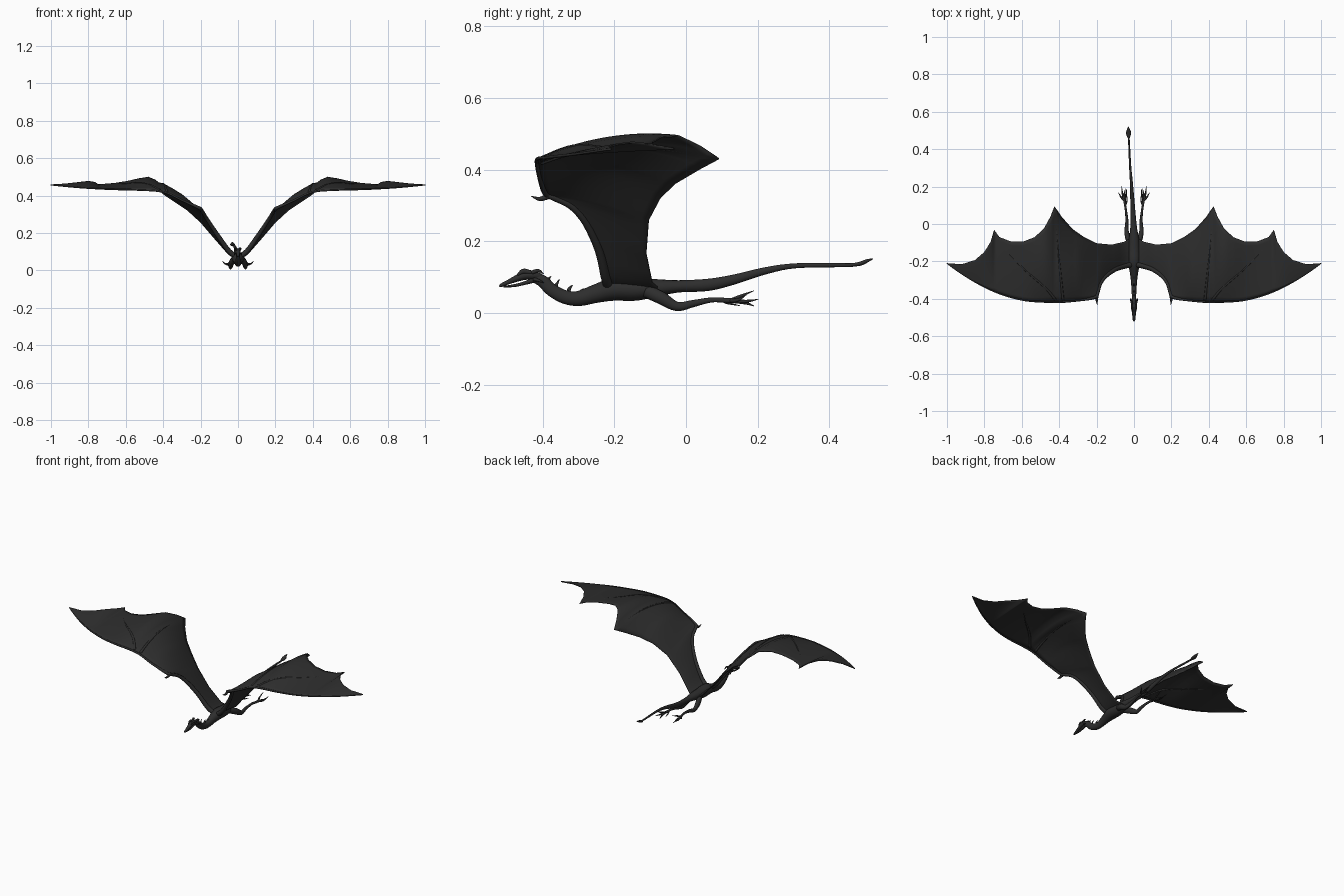
import bpy
from mathutils import Vector

# one dark charcoal colour
mat = bpy.data.materials.new("charcoal")
mat.diffuse_color = (0.027, 0.027, 0.027, 1)


def finish(name, verts, faces, mirror=False, thick=0):
    me = bpy.data.meshes.new(name)
    me.from_pydata(verts, [], faces)
    me.materials.append(mat)
    me.shade_smooth()
    ob = bpy.data.objects.new(name, me)
    bpy.context.collection.objects.link(ob)
    if thick:
        m = ob.modifiers.new("thickness", 'SOLIDIFY')
        m.thickness, m.offset = thick, 0
    if mirror:
        ob.modifiers.new("mirror", 'MIRROR')
    return ob


def spline(pts, steps):
    """Catmull-Rom samples through tuples of any size."""
    p = [pts[0]] + list(pts) + [pts[-1]]
    out = []
    for i in range(1, len(p) - 2):
        for s in range(steps):
            t = s / steps
            out.append([0.5 * (2 * b + (c - a) * t + (2 * a - 5 * b + 4 * c - d) * t * t
                               + (3 * b - a - 3 * c + d) * t ** 3)
                        for a, b, c, d in zip(*p[i - 1:i + 3])])
    return out + [list(pts[-1])]


def tube(name, pts, sides=12, steps=5, mirror=False):
    """Loft ellipses along a path of (x, y, z, half width, half height)."""
    s = spline(pts, steps)
    verts, faces = [], []
    for i, q in enumerate(s):
        t = (Vector(s[min(i + 1, len(s) - 1)][:3]) - Vector(s[max(i - 1, 0)][:3])).normalized()
        side = t.cross(Vector((0, 0, 1)))
        side = side.normalized() if side.length > 0.05 else Vector((1, 0, 0))
        up = side.cross(t)
        for k in range(sides):
            a = math.tau * k / sides
            verts.append(Vector(q[:3]) + side * math.cos(a) * q[3] + up * math.sin(a) * q[4])
    for i in range(len(s) - 1):
        for k in range(sides):
            n = (k + 1) % sides
            faces.append((i * sides + k, i * sides + n, (i + 1) * sides + n, (i + 1) * sides + k))
    faces += [tuple(range(sides))[::-1], tuple(range(len(verts) - sides, len(verts)))]
    return finish(name, verts, faces, mirror)


def spike(name, base, mid, tip, r, mirror=False):
    tube(name, [(*base, r, r), (*mid, r * 0.75, r * 0.75), (*tip, 0.0008, 0.0008)], 8, 4, mirror)


import math

# neck, torso and tail in one loft
tube("body", [
    (0, -.425, .098, .011, .013), (0, -.40, .088, .011, .017), (0, -.375, .064, .012, .018),
    (0, -.34, .045, .014, .019), (0, -.30, .040, .017, .021), (0, -.25, .054, .024, .026),
    (0, -.20, .066, .034, .032), (0, -.14, .065, .033, .031), (0, -.08, .070, .027, .024),
    (-.002, -.02, .074, .018, .017), (-.005, .06, .078, .013, .017), (-.009, .13, .092, .011, .014),
    (-.014, .22, .117, .008, .010), (-.02, .30, .131, .006, .007), (-.025, .40, .133, .005, .006),
    (-.028, .47, .134, .004, .005), (-.03, .50, .141, .002, .003)], 16)
tube("tail_spade", [(-.028, .455, .133, .003, .004), (-.029, .485, .137, .014, .006),
                    (-.03, .505, .145, .008, .005), (-.03, .522, .151, .001, .001)], 10)

# head with open jaws
tube("skull", [(0, -.40, .098, .006, .008), (0, -.425, .105, .014, .013), (0, -.45, .104, .015, .012),
               (0, -.475, .095, .011, .009), (0, -.50, .084, .008, .006), (0, -.515, .077, .006, .005),
               (0, -.522, .074, .001, .001)])
tube("lower_jaw", [(0, -.425, .092, .010, .008), (0, -.45, .083, .009, .005),
                   (0, -.48, .076, .007, .004), (0, -.51, .073, .003, .002)])
tube("brow", [(.009, -.470, .105, .002, .003), (.010, -.455, .116, .005, .007),
              (.011, -.438, .114, .004, .006), (.011, -.42, .112, .003, .003)], 8, 4, True)
spike("horn", (.010, -.43, .112), (.014, -.412, .118), (.016, -.397, .108), .006, True)
spike("cheek_spike", (.010, -.425, .094), (.017, -.41, .090), (.020, -.397, .084), .005, True)
for y, z, h in ((-.385, .086, .016), (-.362, .062, .032), (-.325, .058, .020), (-.29, .056, .012)):
    spike("neck_spine", (0, y, z - .005), (0, y - .001, z + h * .4), (0, y + .009, z + h), .007)

# trailing hind legs with clawed feet
tube("leg", [(.018, -.11, .060, .014, .018), (.034, -.07, .042, .014, .018), (.040, -.025, .018, .010, .013),
             (.038, .02, .026, .008, .010), (.043, .07, .036, .006, .007), (.049, .11, .035, .006, .007),
             (.052, .135, .034, .008, .007)], 12, 5, True)
for mid, tip in (((.070, .145, .036), (.083, .168, .050)), ((.062, .165, .032), (.066, .202, .038)),
                 ((.050, .165, .028), (.046, .190, .019)), ((.042, .148, .045), (.040, .190, .062))):
    spike("toe", (.052, .125, .034), mid, tip, .006, True)
spike("heel_claw", (.049, .10, .036), (.040, .115, .028), (.034, .150, .020), .005, True)

# wing outline: leading edge and scalloped trailing edge as (x, y, z)
lead = [(.012, -.225, .075), (.05, -.234, .105), (.10, -.25, .175), (.15, -.285, .25), (.18, -.325, .297),
        (.195, -.375, .322), (.21, -.398, .335), (.30, -.412, .375), (.40, -.420, .420), (.55, -.415, .431),
        (.65, -.396, .433), (.75, -.362, .437), (.85, -.312, .443), (.94, -.255, .451), (1, -.212, .457)]
trail = [(.012, -.07, .062), (.05, -.094, .085), (.12, -.111, .165), (.20, -.104, .258), (.27, -.070, .322),
         (.33, -.028, .362), (.39, .04, .402), (.425, .092, .430), (.445, .040, .465), (.48, -.022, .494),
         (.53, -.070, .490), (.59, -.093, .476), (.66, -.093, .465), (.72, -.070, .460), (.747, -.032, .458),
         (.765, -.095, .470), (.80, -.150, .476), (.85, -.193, .470), (.92, -.215, .462), (1, -.210, .457)]
bulge = [(0, 0), (.2, .012), (.3, .045), (.4, .048), (.5, .022), (.6, .004), (1.1, 0)]


def at(curve, x):
    for a, b in zip(curve, curve[1:]):
        if x <= b[0]:
            break
    t = max(0, min(1, (x - a[0]) / (b[0] - a[0])))
    return [p + (q - p) * t for p, q in zip(a, b)]


front = spline(lead, 6)
xs = sorted({p[0] for p in lead + trail})
xs = sorted(xs + [(a + b) / 2 for a, b in zip(xs, xs[1:])])


def wing_point(x, v):
    a, b = Vector(at(front, x)), Vector(at(trail, x))
    p = a.lerp(b, v)
    p.z += at(bulge, x)[1] * 4 * v * (1 - v)
    return p


# wing membrane
N = 14
verts = [wing_point(x, j / N) for x in xs for j in range(N + 1)]
faces = [(i * (N + 1) + j, (i + 1) * (N + 1) + j, (i + 1) * (N + 1) + j + 1, i * (N + 1) + j + 1)
         for i in range(len(xs) - 1) for j in range(N)]
finish("wing_membrane", verts, faces, True, .005)

# wing arm and leading finger follow the front edge
arm = []
for x, y, z in lead:
    r = .015 - .009 * min(1, x / .3) - .004 * max(0, x - .3)
    arm.append((x, y + r * .6, z, r, r))
tube("wing_arm", arm, 10, 4, True)
spike("wing_thumb", (.197, -.38, .327), (.199, -.408, .318), (.197, -.432, .326), .008, True)


# wing fingers lie on the membrane
def finger(x0, x1, v0):
    pts = []
    for i in range(9):
        t = i / 8
        p = wing_point(x0 + (x1 - x0) * t, v0 + (1 - v0) * t)
        r = .006 * (1 - t) + .0015
        pts.append((*p, r, r))
    tube("wing_finger", pts, 8, 3, True)


finger(.38, .425, .03)
finger(.42, .747, .03)
